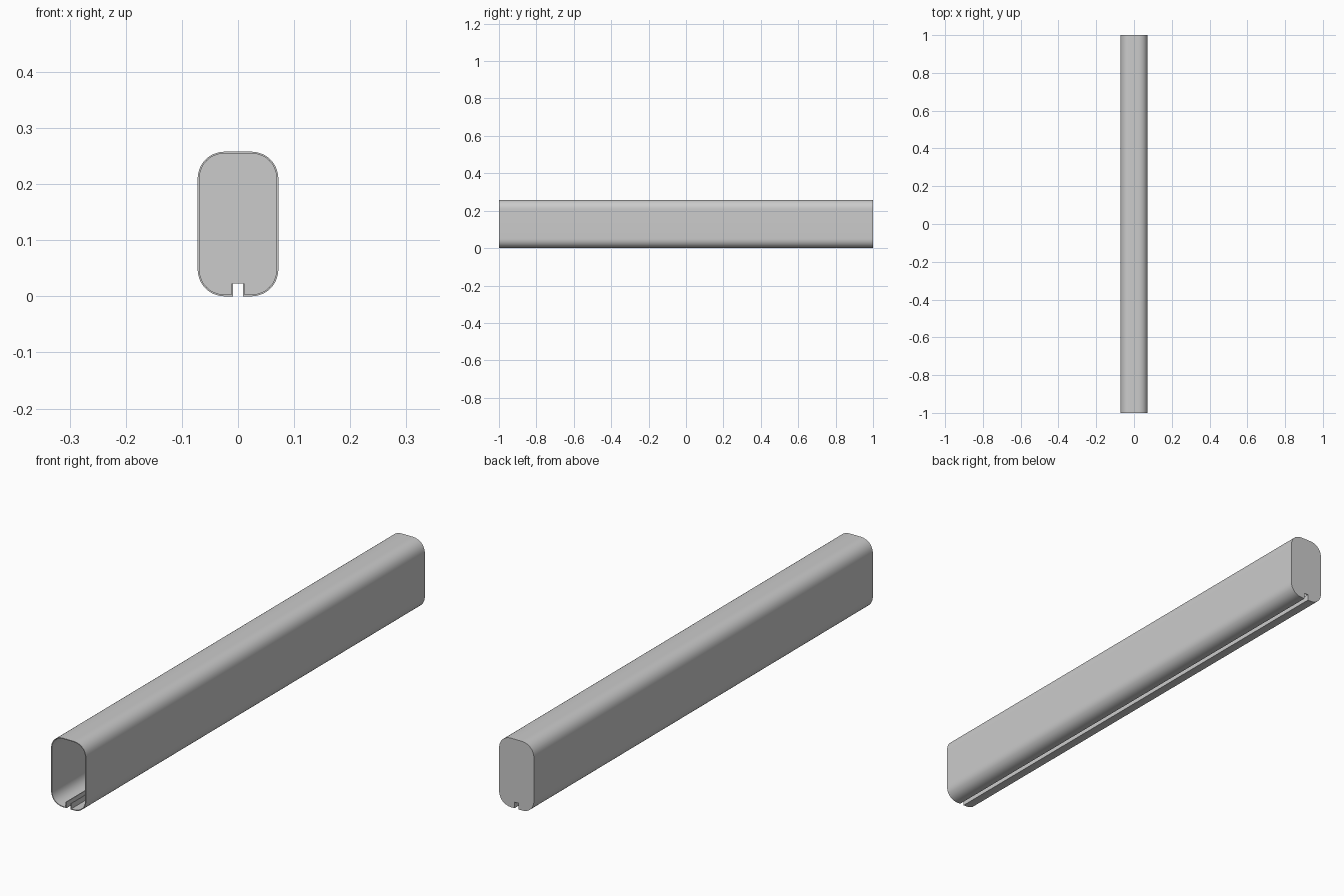
import bpy
import math

HALF_W, HEIGHT, HALF_L = 0.072, 0.258, 1.0
WALL = 0.003
SLOT, LIP = 0.0085, 0.023
RADIUS, POWER, STEPS = 0.052, 2.2, 14

cube = bpy.data.objects.get("Cube")
if cube:
    bpy.data.objects.remove(cube, do_unlink=True)


def corner(cx, cz, r, start):
    """Quarter of a slightly squared round, counter-clockwise."""
    points = []
    for i in range(STEPS + 1):
        a = start + math.pi / 2 * i / STEPS
        c, s = math.cos(a), math.sin(a)
        points.append((cx + math.copysign(abs(c) ** (2 / POWER), c) * r,
                       cz + math.copysign(abs(s) ** (2 / POWER), s) * r))
    return points


def section(inset):
    """Open outline from the right slot lip, around the tube, to the left."""
    cx = HALF_W - RADIUS
    half = [(SLOT + inset, LIP), (SLOT + inset, inset)]
    half += corner(cx, RADIUS, RADIUS - inset, -math.pi / 2)
    half += corner(cx, HEIGHT - RADIUS, RADIUS - inset, 0)
    return half + [(-x, z) for x, z in reversed(half)]


def extrude(name, outline, y0, y1, end_faces):
    """Sweep a closed outline along y and close it with the given end faces."""
    n = len(outline)
    verts = [(x, y, z) for y in (y0, y1) for x, z in outline]
    faces = [(i, i + n, (i + 1) % n + n, (i + 1) % n) for i in range(n)]
    for f in end_faces:
        faces.append(tuple(f))
        faces.append(tuple(i + n for i in reversed(f)))
    mesh = bpy.data.meshes.new(name)
    mesh.from_pydata(verts, [], faces)
    mesh.update()
    obj = bpy.data.objects.new(name, mesh)
    bpy.context.collection.objects.link(obj)

    # consistent outward normals and smooth rounds with crisp edges
    bpy.ops.object.select_all(action="DESELECT")
    obj.select_set(True)
    bpy.context.view_layer.objects.active = obj
    bpy.ops.object.mode_set(mode="EDIT")
    bpy.ops.mesh.select_all(action="SELECT")
    bpy.ops.mesh.normals_make_consistent(inside=False)
    bpy.ops.object.mode_set(mode="OBJECT")
    bpy.ops.object.shade_smooth_by_angle(angle=math.radians(35))
    return obj


outer, inner = section(0), section(WALL)
count = len(outer)

# Thin-walled tube with an inward-lipped slot along the underside
rim = [(i, i + 1, 2 * count - 2 - i, 2 * count - 1 - i) for i in range(count - 1)]
extrude("slotted_tube", outer + inner[::-1], -HALF_L, HALF_L - WALL, rim)

# Flat plate closing the back end, notched for the slot
extrude("end_cap", outer, HALF_L - WALL, HALF_L, [range(count)])
